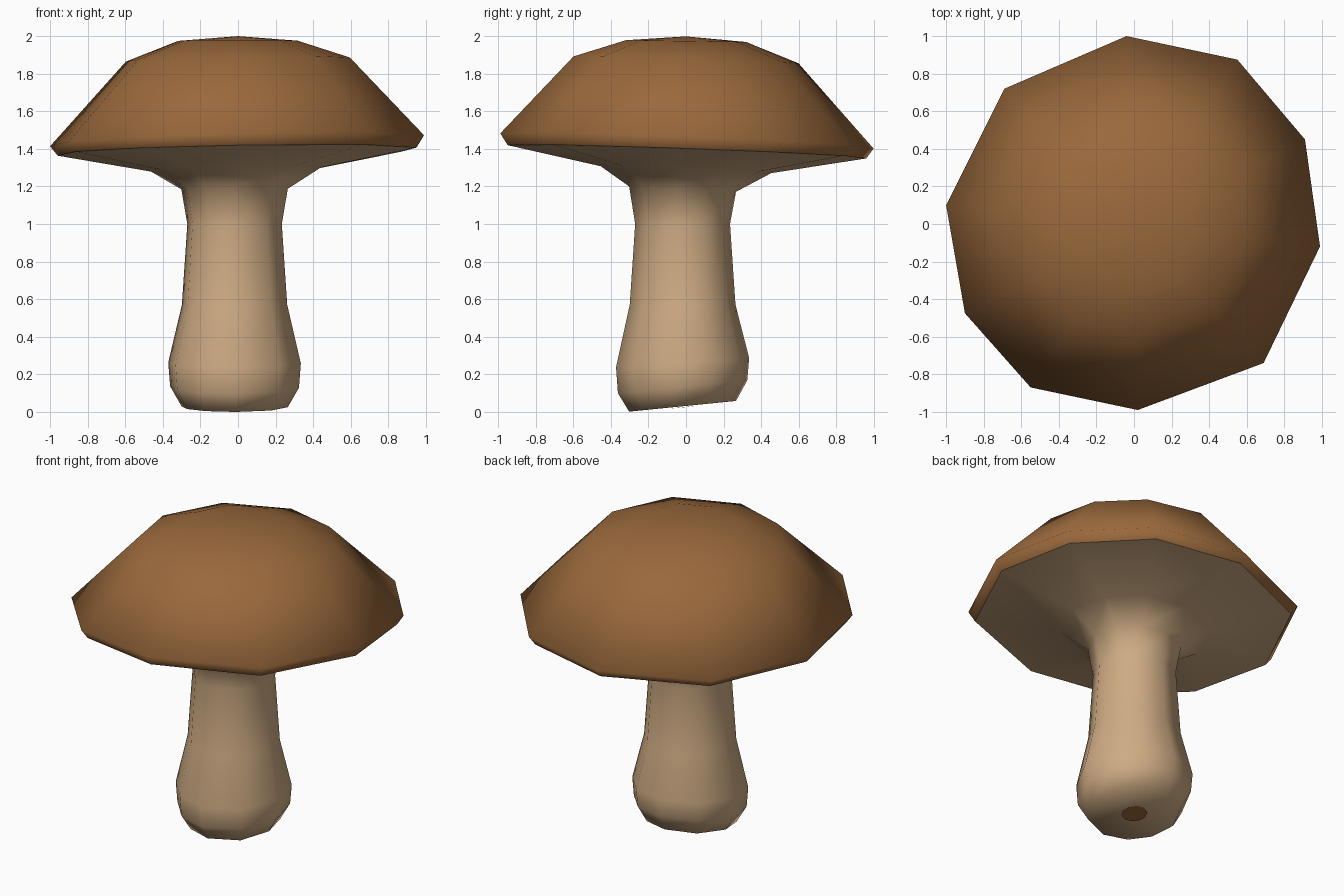
import bpy, bmesh, math

if "Cube" in bpy.data.objects:
    bpy.data.objects.remove(bpy.data.objects["Cube"])


def material(name, rgb):
    m = bpy.data.materials.new(name)
    m.diffuse_color = (*rgb, 1)
    m.use_nodes = True
    m.node_tree.nodes["Principled BSDF"].inputs["Base Color"].default_value = m.diffuse_color
    return m


cap_brown = material("cap brown", (0.32, 0.14, 0.045))
stem_tan = material("stem tan", (0.62, 0.41, 0.23))

# uneven ten-sided outline of the cap, as seen from the top
RIM = [(-0.04, 1.0), (-0.69, 0.72), (-1.0, 0.1), (-0.9, -0.475), (-0.55, -0.87),
       (0.02, -0.99), (0.69, -0.74), (0.99, -0.12), (0.91, 0.45), (0.55, 0.875)]
ANGLES = [math.atan2(y, x) for x, y in RIM]


def loft(name, rings, mat, start=None, end=None):
    """Skin rings of ten points, with optional end points as fans."""
    bm = bmesh.new()
    rows = [[bm.verts.new(p) for p in ring] for ring in rings]
    n = len(RIM)
    for a, b in zip(rows, rows[1:]):
        for i in range(n):
            j = (i + 1) % n
            bm.faces.new((a[i], a[j], b[j], b[i]))
    for row, tip in ((rows[0], start), (rows[-1], end)):
        if tip:
            v = bm.verts.new(tip)
            for i in range(n):
                bm.faces.new((row[i], row[(i + 1) % n], v))
    bmesh.ops.recalc_face_normals(bm, faces=bm.faces)
    # open shells: make sure the normals point away from the axis
    bm.normal_update()
    if sum(f.normal.dot(f.calc_center_median() - mid[name]) for f in bm.faces) < 0:
        bmesh.ops.reverse_faces(bm, faces=bm.faces)
    for f in bm.faces:
        f.smooth = True
    me = bpy.data.meshes.new(name)
    bm.to_mesh(me)
    bm.free()
    me.materials.append(mat)
    ob = bpy.data.objects.new(name, me)
    bpy.context.collection.objects.link(ob)
    return ob


def rim_ring(scale, z, tx, ty):
    return [(x * scale, y * scale, z + tx * x + ty * y) for x, y in RIM]


def round_ring(r, z, tx=0, ty=0, cx=0, cy=0):
    pts = []
    for a in ANGLES:
        x, y = cx + r * math.cos(a), cy + r * math.sin(a)
        pts.append((x, y, z + tx * x + ty * y))
    return pts


from mathutils import Vector
mid = {"cap": Vector((0, 0, 1.5)), "stem_and_gills": Vector((0, 0, 1.0)),
       "base_spot": Vector((0, 0, 0.1))}

low_rim = rim_ring(0.96, 1.385, 0.018, -0.035)

# cap: rim band, sloping side, domed top
loft("cap", [low_rim,
             rim_ring(1.0, 1.443, 0.025, -0.04),
             round_ring(0.60, 1.875, 0.015, -0.03),
             round_ring(0.32, 1.975, 0.0, -0.015)],
     cap_brown, end=(0, 0, 2.0))

# stem with the flared underside of the cap
profile = [(0.285, 0.03, 0.10), (0.345, 0.135, 0.10), (0.355, 0.262, 0.07),
           (0.282, 0.57, 0), (0.253, 1.0, 0), (0.285, 1.185, -0.05)]
loft("stem_and_gills",
     [round_ring(r, z, 0, t, -0.018, -0.018) for r, z, t in profile]
     + [round_ring(0.455, 1.29, 0.02, -0.04, -0.01), low_rim],
     stem_tan, start=(-0.018, -0.018, 0.03))

# small brown spot under the stem
loft("base_spot", [round_ring(0.08, 0.025, 0, 0.10, -0.018, -0.018)],
     cap_brown, end=(-0.018, -0.018, 0.022))
